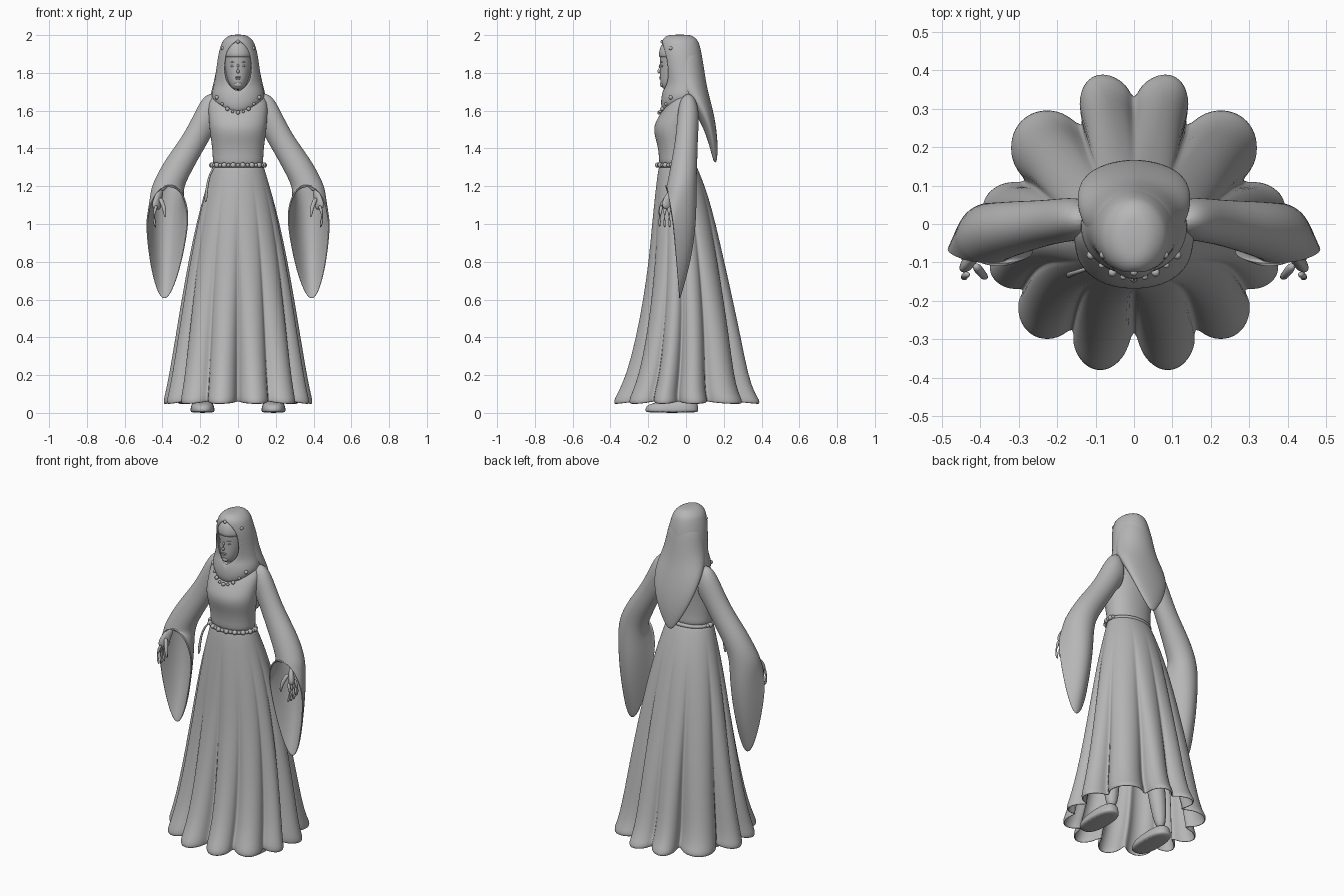
import bpy
import bmesh
from math import sin, cos, pi, radians, copysign
from mathutils import Vector, Matrix

cube = bpy.data.objects.get("Cube")
if cube:
    bpy.data.objects.remove(cube, do_unlink=True)

clay = bpy.data.materials.new("clay grey")
clay.use_nodes = True
GREY = (0.47, 0.47, 0.47, 1)
clay.diffuse_color = GREY
clay.node_tree.nodes["Principled BSDF"].inputs["Base Color"].default_value = GREY


def finish(name, bm, subdivide=0, thickness=0):
    """Turn a bmesh into a smooth shaded object."""
    bmesh.ops.remove_doubles(bm, verts=bm.verts, dist=0.0001)
    bmesh.ops.recalc_face_normals(bm, faces=bm.faces)
    for face in bm.faces:
        face.smooth = True
    mesh = bpy.data.meshes.new(name)
    bm.to_mesh(mesh)
    bm.free()
    mesh.materials.append(clay)
    obj = bpy.data.objects.new(name, mesh)
    bpy.context.collection.objects.link(obj)
    if thickness:
        obj.modifiers.new("shell", "SOLIDIFY").thickness = thickness
    if subdivide:
        mod = obj.modifiers.new("smooth", "SUBSURF")
        mod.levels = mod.render_levels = subdivide
    return obj


def loft(name, rings, closed=True, caps=(True, True), subdivide=2, thickness=0):
    """Skin a list of point rings."""
    bm = bmesh.new()
    rows = [[bm.verts.new(p) for p in ring] for ring in rings]
    count = len(rows[0])
    for low, high in zip(rows, rows[1:]):
        for i in range(count if closed else count - 1):
            j = (i + 1) % count
            bm.faces.new((low[i], low[j], high[j], high[i]))
    for wanted, row in zip(caps, (rows[0], rows[-1])):
        if wanted:
            bm.faces.new(row)
    return finish(name, bm, subdivide, thickness)


def oval(z, rx, front, back, square=1, count=24):
    """Level ring from the front; a lower square value makes it boxier."""
    def boxy(v):
        return copysign(abs(v) ** square, v)
    mid, ry = (front + back) / 2, (back - front) / 2
    turn = [2 * pi * i / count for i in range(count)]
    return [(rx * boxy(sin(a)), mid - ry * boxy(cos(a)), z) for a in turn]


def tube(name, path, radii, count=8, flat=1):
    """Round limb along a path."""
    pts = [Vector(p) for p in path]
    rings = []
    for i, p in enumerate(pts):
        along = pts[min(i + 1, len(pts) - 1)] - pts[max(i - 1, 0)]
        spin = along.to_track_quat("Z", "Y")
        turn = [2 * pi * k / count for k in range(count)]
        rings.append([p + spin @ Vector((cos(a) * radii[i] * flat, sin(a) * radii[i], 0)) for a in turn])
    return loft(name, rings)


def balls(name, items):
    """Group of ellipsoids: (centre, size)."""
    bm = bmesh.new()
    for centre, size in items:
        size = size if isinstance(size, tuple) else (size,) * 3
        place = Matrix.Translation(centre) @ Matrix.Diagonal((*size, 1))
        bmesh.ops.create_icosphere(bm, subdivisions=3, radius=1, matrix=place)
    return finish(name, bm)


# Skirt folds: creases on one side as (angle from the front, depth), then mirrored
half = [(0, .33), (30, .22), (59, .17), (82, .24), (111, .27), (152, .32), (180, .2)]
creases = half + [(360 - a, d) for a, d in reversed(half[:-1])]
folds = []
for (a0, d0), (a1, d1) in zip(creases, creases[1:]):
    for k in range(12):
        t = k / 12
        dip = 1 - sin(pi * t) ** 0.6
        folds.append((radians(a0 + (a1 - a0) * t), dip * (d0 + (d1 - d0) * t), dip))

# Skirt: z, half width, front, back
skirt_rows = [(1.32, .132, -.14, .05), (1.25, .152, -.153, .08), (1.15, .182, -.165, .118),
              (1.0, .222, -.183, .16), (.8, .264, -.202, .207), (.6, .3, -.233, .253),
              (.4, .333, -.272, .297), (.2, .367, -.325, .337), (.1, .388, -.375, .375),
              (.065, .398, -.395, .402), (.046, .394, -.391, .398)]
rings = []
for z, rx, front, back in skirt_rows:
    grow = max(0, (1.2 - z) / 1.15)
    mid, ry = (front + back) / 2, (back - front) / 2
    rings.append([(rx * (1 - depth * grow) * sin(a), mid - ry * (1 - depth * grow) * cos(a),
                   z + (0.015 * dip if z < 0.15 else 0)) for a, depth, dip in folds])
loft("skirt", rings, caps=(False, False), subdivide=1, thickness=0.008)

# Fitted bodice
bodice_rows = [(1.29, .138, -.145, .055), (1.35, .133, -.142, .046), (1.42, .14, -.152, .047),
               (1.47, .148, -.168, .05), (1.52, .153, -.172, .055), (1.57, .156, -.145, .06),
               (1.63, .16, -.108, .065), (1.67, .145, -.075, .062), (1.71, .08, -.055, .05)]
loft("bodice", [oval(*row, square=.93) for row in bodice_rows])

# Belt with beads and a hanging cord
loft("belt", [oval(z, .137 + g, -.148 - g, .055 + g) for z, g in
              ((1.298, 0), (1.3, .006), (1.318, .006), (1.32, 0))], subdivide=1)
beads = []
for i in range(34):
    a = 2 * pi * i / 34
    if cos(a) > -0.35:
        size = .014 if i % 2 else .01
        beads.append(((.14 * sin(a), -.046 - .106 * cos(a), 1.312), size))
balls("belt_beads", beads)
tube("belt_cord", [(-.12, -.115, 1.31), (-.148, -.125, 1.27), (-.165, -.13, 1.2), (-.172, -.135, 1.11)],
     [.006, .006, .007, .01])

# Necklace
steps = [-1 + 2 * i / 8 for i in range(9)]
balls("necklace", [((.112 * t, -.141 + .06 * t * t, 1.59 + .08 * t * t), .008 if i % 2 else .011)
                   for i, t in enumerate(steps)])

# Hood open around the face: z, half width, front, back, half opening in degrees, front dip
hood_rows = [(2.003, .03, -.08, .015, 0, 0), (1.994, .055, -.11, .04, 0, 0), (1.975, .077, -.126, .06, 0, 0),
             (1.96, .087, -.134, .068, 18, 0), (1.92, .1, -.137, .08, 38, 0), (1.87, .109, -.13, .088, 41, 0),
             (1.81, .116, -.122, .096, 40, 0), (1.76, .124, -.115, .103, 32, 0), (1.725, .132, -.116, .11, 16, 0),
             (1.7, .138, -.128, .114, 0, 0), (1.67, .14, -.135, .118, 0, .03), (1.65, .13, -.128, .11, 0, .055),
             (1.645, .11, -.105, .09, 0, .06)]
rings = []
for z, rx, front, back, gap, dip in hood_rows:
    mid, ry = (front + back) / 2, (back - front) / 2
    ring = []
    for i in range(33):
        a = radians(gap) + (2 * pi - 2 * radians(gap)) * i / 32
        ring.append((rx * sin(a), mid - ry * cos(a), z - dip * max(0, cos(a)) ** 2))
    rings.append(ring)
loft("hood", rings, closed=False, caps=(True, False), subdivide=1, thickness=0.01)

# Veil growing out of the hood and hanging down the back
veil_rows = [(1.95, .07, -.08, .06), (1.9, .1, -.095, .083), (1.85, .111, -.095, .092), (1.8, .119, -.09, .1),
             (1.75, .13, -.08, .108), (1.7, .144, -.05, .118), (1.65, .15, 0, .131), (1.58, .143, .055, .148),
             (1.5, .118, .095, .162), (1.42, .08, .122, .168), (1.36, .042, .138, .166), (1.325, .015, .148, .162)]
loft("back_veil", [oval(*row) for row in veil_rows])

# Head, brow band and face details
head_rows = [(1.71, .02, -.11, -.05), (1.722, .036, -.128, -.03), (1.75, .051, -.137, 0), (1.79, .064, -.138, .03),
             (1.84, .074, -.137, .05), (1.89, .077, -.141, .06), (1.93, .072, -.135, .06), (1.965, .05, -.115, .03)]
loft("head", [oval(*row) for row in head_rows])
loft("brow_band", [oval(*row) for row in ((1.882, .076, -.14, .05), (1.884, .081, -.145, .05),
                                         (1.92, .078, -.144, .05), (1.955, .062, -.128, .04),
                                         (1.972, .04, -.11, .02))], subdivide=1)
tube("neck", [(0, -.02, 1.6), (0, -.025, 1.78)], [.05, .045], 12)
tube("nose", [(0, -.132, 1.85), (0, -.141, 1.83), (0, -.149, 1.812), (0, -.138, 1.798)],
     [.005, .008, .0105, .009])
balls("lips", [((0, -.136, 1.777), (.017, .006, .004)), ((0, -.135, 1.769), (.014, .006, .005))])
balls("chin", [((0, -.127, 1.738), (.02, .01, .014))])
for s in (1, -1):
    balls("eye", [((s * .028, -.124, 1.837), (.012, .008, .006))])
    tube("eyebrow", [(s * .012, -.135, 1.855), (s * .03, -.128, 1.861), (s * .046, -.113, 1.855)],
         [.003, .005, .003])
balls("hood_jewels", [((s * .08, -.08, z), .01) for s in (1, -1) for z in (1.84, 1.93)]
      + [((0, -.125, 1.965), .01)])

# Bell sleeves: outer x, outer z, inner x, inner z, front, back
sleeve_rows = [(.11, 1.695, .1, 1.5, -.04, .06), (.165, 1.69, .14, 1.47, -.043, .068),
               (.205, 1.645, .16, 1.43, -.048, .068), (.28, 1.48, .19, 1.38, -.058, .062),
               (.385, 1.345, .237, 1.295, -.08, .06), (.457, 1.21, .292, 1.19, -.102, .055)]


def sleeve_rings(side):
    turn = [2 * pi * i / 24 for i in range(24)]
    rings = []
    for ox, oz, ix, iz, front, back in sleeve_rows:
        rings.append([Vector((side * ((ox + ix) / 2 + (ox - ix) / 2 * cos(a)),
                              (front + back) / 2 + (back - front) / 2 * sin(a),
                              (oz + iz) / 2 + (oz - iz) / 2 * cos(a))) for a in turn])
    # The mouth faces forward and droops to a point at its back
    mouth = []
    for a in turn:
        low = max(0, sin(a))
        mouth.append(Vector((side * (.375 + .113 * cos(a) * (1 - .25 * low) + .015 * sin(a)),
                             -.067 + .036 * sin(a), 1.0 - (.4 if low else .21) * sin(a))))
    start = rings[-1]
    for t in (.3, .65, .95, 1):
        rings.append([p.lerp(q, t) + Vector((0, .035 * sin(pi * t) * max(0, sin(a)), 0))
                      for p, q, a in zip(start, mouth, turn)])
    return rings


# Arms, hands, legs and shoes
for s in (1, -1):
    side = "left" if s > 0 else "right"
    loft(side + "_sleeve", sleeve_rings(s), caps=(True, False), thickness=0.008)
    tube(side + "_forearm", [(s * .31, 0, 1.36), (s * .365, -.025, 1.26), (s * .41, -.066, 1.17)],
         [.03, .028, .021], 12)
    tube(side + "_palm", [(s * .405, -.062, 1.18), (s * .42, -.085, 1.145), (s * .43, -.1, 1.11),
                          (s * .433, -.103, 1.075)], [.02, .028, .035, .03], 12, .55)
    for k in range(4):
        y = -.13 + .02 * k
        drop = (.004, 0, 0, .012)[k]
        tube(side + "_finger", [(s * .43, y, 1.1), (s * .445, y - .006 + .003 * k, 1.06),
                                (s * .447, y - .01 + .006 * k, 1.02 + drop),
                                (s * .435, y - .01 + .007 * k, .98 + drop)], [.01, .01, .009, .006])
    tube(side + "_thumb", [(s * .415, -.105, 1.14), (s * .395, -.13, 1.1), (s * .388, -.138, 1.065),
                           (s * .385, -.138, 1.035)], [.014, .012, .01, .006])
    tube(side + "_leg", [(s * .08, -.03, 1.1), (s * .13, -.03, .6), (s * .165, .0, .3), (s * .178, .02, .04)],
         [.08, .065, .055, .035], 12)
    shoe = [(0, .06, -.21, .063), (.01, .065, -.218, .067), (.035, .062, -.213, .065),
            (.05, .055, -.19, .06), (.07, .04, -.08, .055)]
    loft(side + "_shoe", [[(x + s * .188, y, z) for x, y, z in oval(*row, square=.8)] for row in shoe], subdivide=1)
